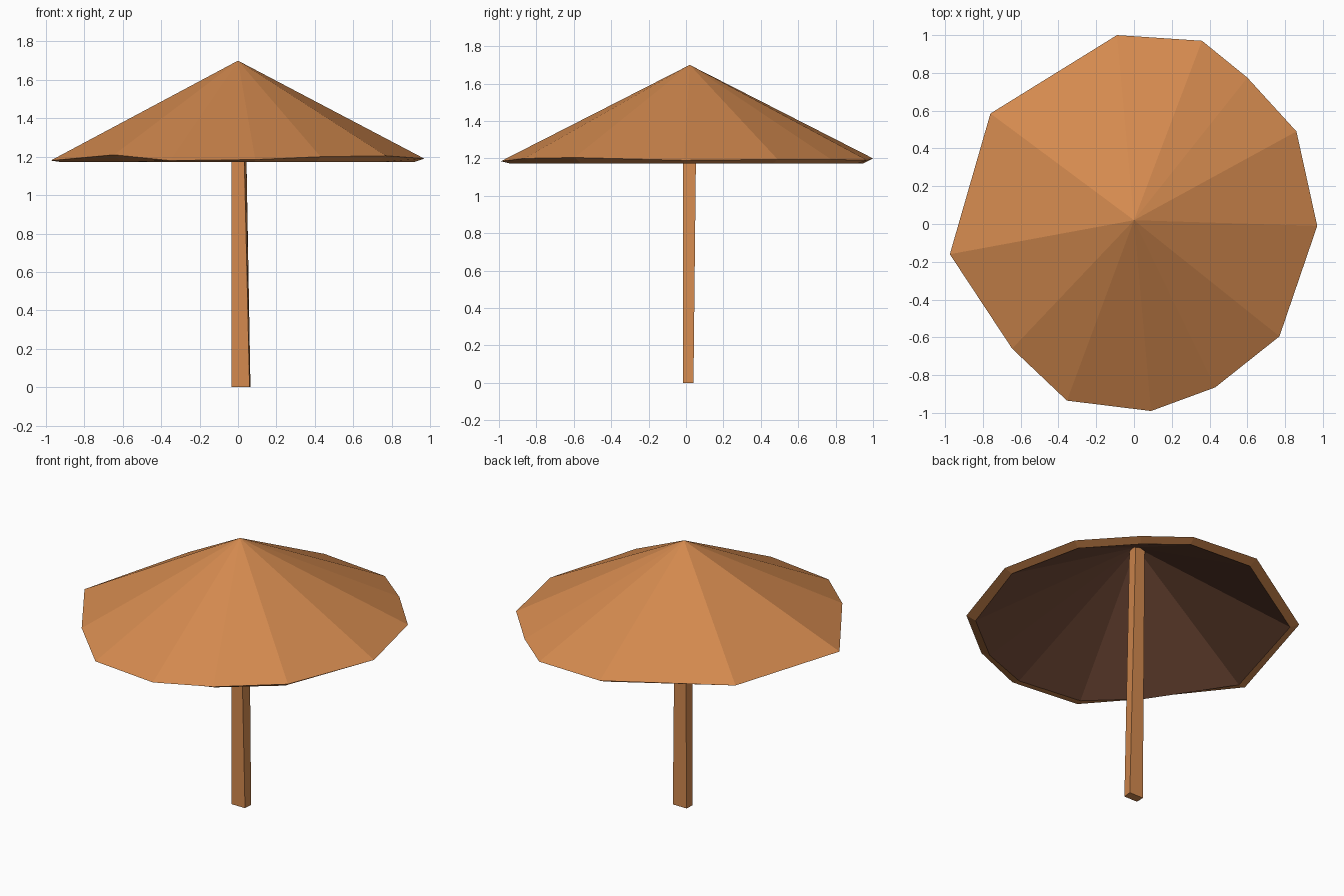
import bpy, bmesh

if "Cube" in bpy.data.objects:
    bpy.data.objects.remove(bpy.data.objects["Cube"])


def material(name, rgb):
    m = bpy.data.materials.new(name)
    m.diffuse_color = (*rgb, 1.0)
    m.use_nodes = True
    m.node_tree.nodes["Principled BSDF"].inputs["Base Color"].default_value = m.diffuse_color
    return m


def make_object(name, bm, mats):
    bmesh.ops.recalc_face_normals(bm, faces=bm.faces)
    me = bpy.data.meshes.new(name)
    bm.to_mesh(me)
    bm.free()
    for m in mats:
        me.materials.append(m)
    ob = bpy.data.objects.new(name, me)
    bpy.context.collection.objects.link(ob)
    return ob


orange = material("orange wood", (0.66, 0.255, 0.078))
brown = material("dark brown lining", (0.185, 0.075, 0.042))

# Uneven hand-cut canopy rim, clockwise from the back
rim = [(-0.09, 1.00, 1.20), (0.36, 0.97, 1.19), (0.60, 0.775, 1.195),
       (0.86, 0.49, 1.195), (0.97, -0.01, 1.19), (0.77, -0.595, 1.205),
       (0.43, -0.865, 1.20), (0.09, -0.99, 1.185), (-0.355, -0.935, 1.18),
       (-0.645, -0.66, 1.21), (-0.975, -0.16, 1.18), (-0.76, 0.585, 1.19)]

# Canopy: outer cone, turned-under lip and hollow lining
bm = bmesh.new()
apex = bm.verts.new((0, 0.02, 1.70))
inner_apex = bm.verts.new((0, 0.02, 1.675))
outer = [bm.verts.new(p) for p in rim]
inner = [bm.verts.new((x * 0.945, y * 0.945, 1.172)) for x, y, z in rim]
n = len(rim)
for i in range(n):
    j = (i + 1) % n
    bm.faces.new((apex, outer[j], outer[i]))
    bm.faces.new((outer[i], outer[j], inner[j], inner[i]))
    bm.faces.new((inner_apex, inner[i], inner[j])).material_index = 1
make_object("canopy", bm, [orange, brown])

# Pole: slightly crooked four-sided post
bm = bmesh.new()
bottom = [(-0.035, -0.015, 0), (0.06, -0.015, 0), (0.065, 0.04, 0), (-0.033, 0.04, 0)]
top = [(-0.035, -0.015, 1.66), (0.022, -0.015, 1.66), (0.036, 0.058, 1.655), (-0.033, 0.058, 1.655)]
lo = [bm.verts.new(p) for p in bottom]
hi = [bm.verts.new(p) for p in top]
bm.faces.new(lo[::-1])
bm.faces.new(hi)
for i in range(4):
    j = (i + 1) % 4
    bm.faces.new((lo[i], lo[j], hi[j], hi[i]))
make_object("pole", bm, [orange])
